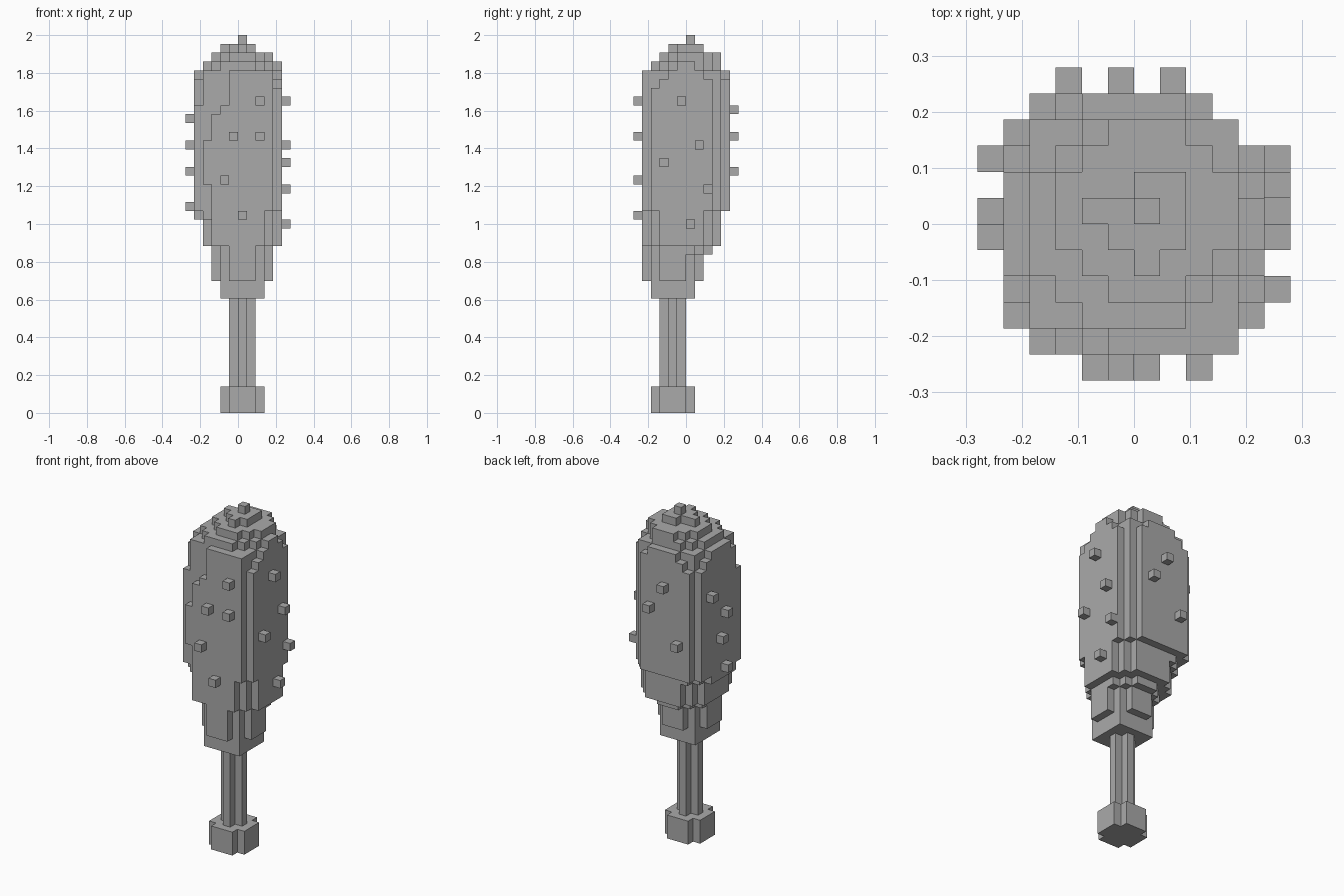
import bpy
import bmesh
import math
from mathutils import Vector

cube = bpy.data.objects.get("Cube")
if cube:
    bpy.data.objects.remove(cube, do_unlink=True)

UNIT = 2 / 43  # edge length of one cube cell

grey = bpy.data.materials.new("plain grey")
grey.use_nodes = True
grey.diffuse_color = (0.4, 0.4, 0.4, 1)
grey.node_tree.nodes["Principled BSDF"].inputs["Base Color"].default_value = grey.diffuse_color


def block(xs, ys, zs, cut=0):
    """Cells of a box whose vertical corners are stepped back by cut cells."""
    cells = set()
    for x in range(*xs):
        for y in range(*ys):
            inset_x = min(x - xs[0], xs[1] - 1 - x)
            inset_y = min(y - ys[0], ys[1] - 1 - y)
            if inset_x + inset_y >= cut:
                cells.update((x, y, z) for z in range(*zs))
    return cells


def build(name, cells):
    """Skin the outside of a set of cells and merge the coplanar faces."""
    bm = bmesh.new()
    corners = {}

    def corner(point):
        key = tuple(round(c) for c in point)
        if key not in corners:
            corners[key] = bm.verts.new(Vector(key) * UNIT)
        return corners[key]

    for cell in sorted(cells):
        for axis in range(3):
            for side in (0, 1):
                neighbour = list(cell)
                neighbour[axis] += side * 2 - 1
                if tuple(neighbour) in cells:
                    continue
                start = Vector(cell)
                start[axis] += side
                u, v = Vector(), Vector()
                u[(axis + 1) % 3] = 1
                v[(axis + 2) % 3] = 1
                loop = [start, start + u, start + u + v, start + v]
                if not side:
                    loop.reverse()
                bm.faces.new([corner(p) for p in loop])
    bmesh.ops.dissolve_limit(bm, angle_limit=math.radians(1),
                             verts=bm.verts[:], edges=bm.edges[:])
    mesh = bpy.data.meshes.new(name)
    bm.to_mesh(mesh)
    bm.free()
    mesh.materials.append(grey)
    obj = bpy.data.objects.new(name, mesh)
    bpy.context.collection.objects.link(obj)
    return obj


# Handle with its end knob
build("handle_knob", block((-2, 3), (-4, 1), (0, 3), cut=1))
build("handle", block((-1, 2), (-3, 0), (3, 13), cut=1))

# Head: tapered underside, then the long main body
head = block((-2, 3), (-4, 1), (13, 15))
head |= block((-3, 4), (-5, 2), (15, 18), cut=2)
head |= block((-3, 4), (-5, 3), (18, 19), cut=2)
head |= block((-4, 5), (-5, 4), (19, 22), cut=2)
head |= block((-5, 5), (-5, 4), (22, 23), cut=2)
head |= block((-5, 5), (-5, 5), (23, 39), cut=1)
head |= block((-3, 3), (-5, -4), (19, 23))

# Stepped-back corners of the body
head -= block((4, 5), (3, 4), (23, 39))
head -= block((3, 4), (4, 5), (23, 39))
head -= block((-4, -3), (-5, -4), (23, 26))
head -= block((-4, -3), (-5, -4), (31, 39))
head -= block((-3, -2), (-5, -4), (34, 39))
head -= block((-2, -1), (-5, -4), (35, 39))
head -= block((-5, -4), (-4, -3), (35, 39))

# Shoulders narrowing towards the top on the side and back faces
for step in range(3):
    level = (36 + step, 37 + step)
    reach = 3 - step
    keep_side = range(-reach - 1, reach + 1 if step else reach)
    for n in range(-5, 5):
        for z in range(*level):
            if n not in keep_side:
                head.discard((4, n, z))
            if step and n not in range(-reach - 1, reach + 1):
                head.discard((n, 4, z))
                head.discard((-5, n, z))

# Domed top
head |= block((-4, 4), (-4, 4), (39, 40), cut=2)
head |= block((4, 5), (-1, 1), (39, 40))
head |= block((-3, 4), (-3, 4), (40, 41), cut=2)
head |= block((0, 2), (-1, 2), (41, 42))
head |= block((-2, 2), (0, 1), (41, 42))
head |= block((-1, 1), (-1, 0), (41, 42))
head |= block((0, 1), (-2, -1), (41, 42))
head.add((0, 0, 42))
build("head", head)

# Studs: (position along the face, height) for each side
front = [(2, 35), (-1, 31), (2, 31), (-2, 26), (0, 22)]
back = [(-1, 34), (1, 31), (-3, 27)]
left = [(-1, 35), (1, 30), (-3, 28), (2, 25), (0, 21)]
right = [(2, 33), (-1, 30), (0, 27), (-1, 23)]
build("front_studs", {(a, -6, z) for a, z in front})
build("back_studs", {(a, 5, z) for a, z in back})
build("left_studs", {(5, a, z) for a, z in left})
build("right_studs", {(-6, a, z) for a, z in right})
